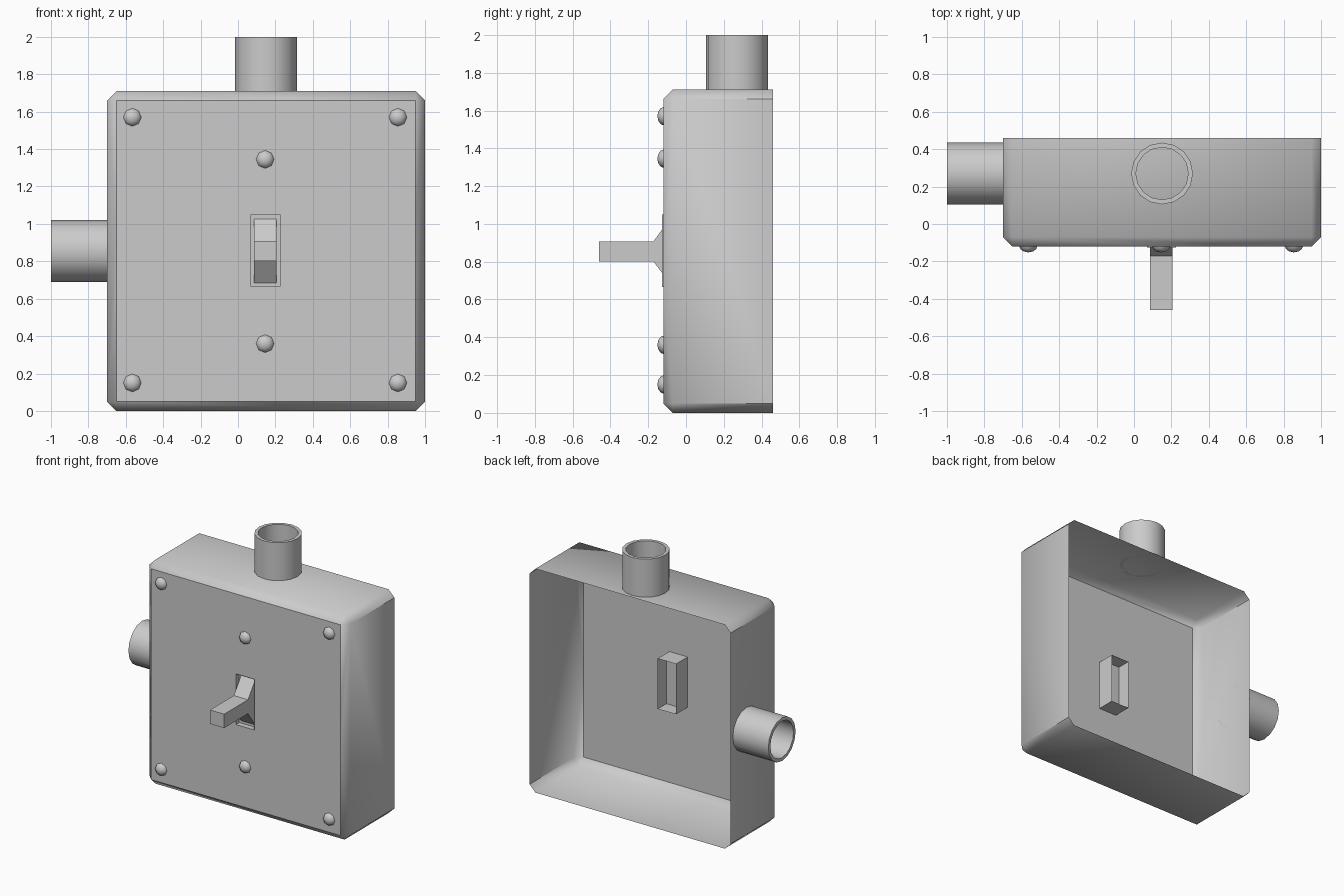
import bpy, bmesh, math
from mathutils import Matrix, Vector

if "Cube" in bpy.data.objects:
    bpy.data.objects.remove(bpy.data.objects["Cube"], do_unlink=True)

GREY = (0.6, 0.6, 0.6, 1)
metal = bpy.data.materials.new("plain_grey")
metal.use_nodes = True
metal.diffuse_color = GREY
metal.node_tree.nodes["Principled BSDF"].inputs["Base Color"].default_value = GREY

FRONT, BACK = -0.12, 0.46
LEFT, RIGHT, TOP = 1.0, -0.7, 1.71
MID_X, MID_Z = 0.15, 0.855
SLOT_X, SLOT_Z = (0.07, 0.225), (0.665, 1.05)


def finish(name, bm, angle=None):
    """Turn a bmesh into a smooth object, with sharp edges by angle if given."""
    for f in bm.faces:
        f.smooth = True
    mesh = bpy.data.meshes.new(name)
    bm.to_mesh(mesh)
    bm.free()
    mesh.materials.append(metal)
    if angle:
        mesh.set_sharp_from_angle(angle=math.radians(angle))
    obj = bpy.data.objects.new(name, mesh)
    bpy.context.collection.objects.link(obj)
    return obj


def box(x, y, z):
    """Box bmesh from three (low, high) ranges."""
    bm = bmesh.new()
    bmesh.ops.create_cube(bm, size=1)
    for v in bm.verts:
        v.co = [r[0] if c < 0 else r[1] for c, r in zip(v.co, (x, y, z))]
    return bm


def delete_faces(bm, test):
    bmesh.ops.delete(bm, geom=[f for f in bm.faces if test(f)], context='FACES')


def lathe(name, profile, sides, place, axis, closed=False, angle=40):
    """Spin a (radius, height) profile and point it along axis."""
    bm = bmesh.new()
    verts = [bm.verts.new((r, 0, h)) for r, h in profile]
    edges = [bm.edges.new(pair) for pair in zip(verts, verts[1:])]
    if closed:
        edges.append(bm.edges.new((verts[-1], verts[0])))
    bmesh.ops.spin(bm, geom=verts + edges, cent=(0, 0, 0), axis=(0, 0, 1),
                   angle=math.tau, steps=sides, use_merge=True)
    bmesh.ops.remove_doubles(bm, verts=bm.verts, dist=0.0005)
    bmesh.ops.recalc_face_normals(bm, faces=bm.faces)
    turn = Vector(axis).to_track_quat('Z', 'Y').to_matrix().to_4x4()
    bmesh.ops.transform(bm, matrix=Matrix.Translation(place) @ turn, verts=bm.verts)
    return finish(name, bm, angle)


# Housing: chamfered thin shell, open at the back
bm = box((RIGHT, LEFT), (FRONT, BACK), (0, TOP))
rim = [e for e in bm.edges if not all(v.co.y > 0 for v in e.verts)]
bmesh.ops.bevel(bm, geom=rim, offset=0.05, segments=1, affect='EDGES')
bm.normal_update()
delete_faces(bm, lambda f: f.normal.y > 0.9)


def is_front(f):
    return f.normal.y < -0.99


# Slot in the front panel
cuts = [((x, 0, 0), (1, 0, 0)) for x in SLOT_X] + [((0, 0, z), (0, 0, 1)) for z in SLOT_Z]
for co, no in cuts:
    faces = [f for f in bm.faces if is_front(f)]
    parts = set(faces) | {e for f in faces for e in f.edges} | {v for f in faces for v in f.verts}
    bmesh.ops.bisect_plane(bm, geom=list(parts), plane_co=co, plane_no=no)
    bm.normal_update()


def in_slot(f):
    c = f.calc_center_median()
    return is_front(f) and SLOT_X[0] < c.x < SLOT_X[1] and SLOT_Z[0] < c.z < SLOT_Z[1]


delete_faces(bm, in_slot)
# Crisp panel and side borders, soft elsewhere
for e in bm.edges:
    if len(e.link_faces) == 2:
        a, b = e.link_faces
        side = any(abs(f.normal.x) > 0.99 for f in (a, b))
        corner = any(abs(f.normal.x) > 0.1 and abs(f.normal.z) > 0.1 for f in (a, b))
        e.smooth = not (is_front(a) != is_front(b) or (side and corner))
finish("housing", bm)

# Switch pocket: open walls behind the slot with a floor near the panel
bm = box(SLOT_X, (FRONT - 0.006, 0.02), SLOT_Z)
bm.normal_update()
delete_faces(bm, lambda f: abs(f.normal.y) > 0.9)
floor_y = FRONT + 0.035
corners = [(SLOT_X[i], floor_y, SLOT_Z[j]) for i, j in ((0, 0), (1, 0), (1, 1), (0, 1))]
bm.faces.new([bm.verts.new(c) for c in corners])
finish("switch_pocket", bm, 30)

# Lever: flared side profile extruded across x
upper = [(floor_y, 0.172), (-0.172, 0.053), (-0.46, 0.053)]
profile = upper + [(y, -h) for y, h in reversed(upper)]
bm = bmesh.new()
face = bm.faces.new([bm.verts.new((0.085, y, MID_Z + h)) for y, h in profile])
grown = bmesh.ops.extrude_face_region(bm, geom=[face])["geom"]
bmesh.ops.translate(bm, vec=(0.12, 0, 0),
                    verts=[g for g in grown if isinstance(g, bmesh.types.BMVert)])
bmesh.ops.recalc_face_normals(bm, faces=bm.faces)
finish("switch_lever", bm, 30)

# Conduit pipes
for name, place, axis, length in (
        ("top_pipe", (MID_X, 0.27, TOP), (0, 0, 1), 0.29),
        ("right_pipe", (RIGHT, 0.27, MID_Z), (-1, 0, 0), 0.3)):
    lathe(name, [(0.165, 0), (0.165, length), (0.14, length), (0.14, 0)],
          16, place, axis, closed=True)

# Dome screws
dome = [(0.048, 0), (0.042, 0.014), (0.026, 0.026), (0, 0.032)]
spots = [(x, z) for x in (-0.565, 0.855) for z in (0.15, 1.57)]
spots += [(0.145, 0.36), (0.145, 1.345)]
for i, (x, z) in enumerate(spots):
    lathe(f"screw_{i + 1}", dome, 8, (x, FRONT, z), (0, -1, 0), angle=60)
